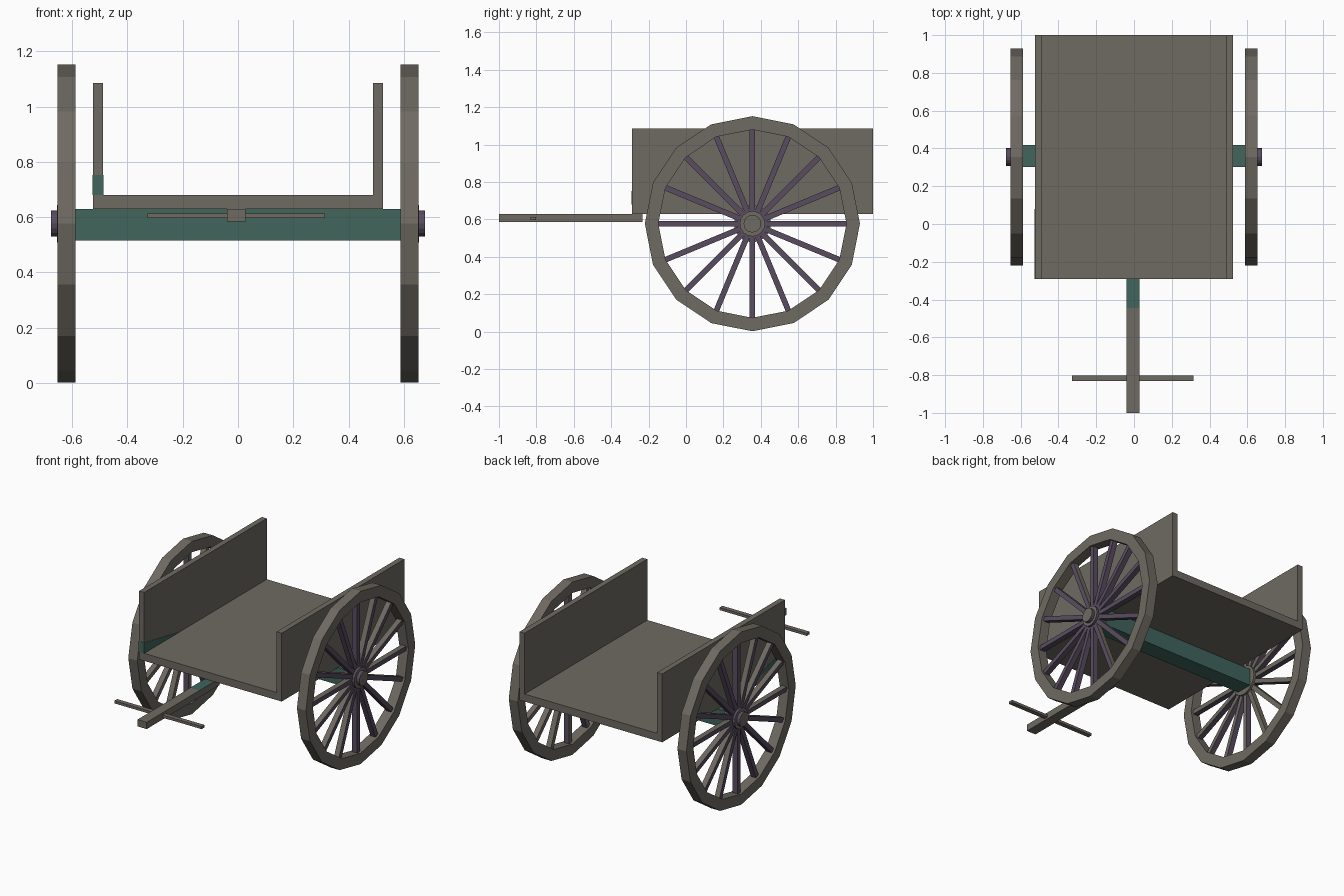
import bpy, bmesh, math
from mathutils import Matrix, Vector

if "Cube" in bpy.data.objects:
    bpy.data.objects.remove(bpy.data.objects["Cube"])


def mat(name, rgb):
    m = bpy.data.materials.new(name)
    m.diffuse_color = (*rgb, 1)
    m.use_nodes = True
    m.node_tree.nodes["Principled BSDF"].inputs["Base Color"].default_value = m.diffuse_color
    return m


WOOD = mat("weathered wood", (0.158, 0.143, 0.122))
TEAL = mat("dull teal", (0.052, 0.128, 0.108))
PURPLE = mat("dusky purple", (0.100, 0.073, 0.118))
WY, WZ, R = 0.355, 0.577, 0.575   # wheel centre and radius


def finish(name, bm, mats, rule=None):
    bmesh.ops.recalc_face_normals(bm, faces=bm.faces)
    bm.normal_update()
    if rule:
        for f in bm.faces:
            f.material_index = rule(f)
    me = bpy.data.meshes.new(name)
    bm.to_mesh(me)
    bm.free()
    for m in mats:
        me.materials.append(m)
    ob = bpy.data.objects.new(name, me)
    bpy.context.collection.objects.link(ob)
    return ob


def add_box(bm, lo, hi, rot=None):
    lo, hi = Vector(lo), Vector(hi)
    mx = Matrix.Translation((lo + hi) / 2) @ Matrix.Diagonal((*(hi - lo), 1))
    bmesh.ops.create_cube(bm, size=1, matrix=rot @ mx if rot else mx)


def box(name, lo, hi, mats, rule=None):
    bm = bmesh.new()
    add_box(bm, lo, hi)
    return finish(name, bm, mats, rule)


def lathe(name, profile, n, mats, rule=None, closed=False):
    """Turn (x, radius) points about the wheel axis."""
    bm = bmesh.new()
    rings = []
    for x, r in profile:
        rings.append([bm.verts.new((x, WY + r * math.sin(2 * math.pi * i / n),
                                    WZ + r * math.cos(2 * math.pi * i / n))) for i in range(n)])
    pairs = list(zip(rings, rings[1:]))
    if closed:
        pairs.append((rings[-1], rings[0]))
    else:
        bm.faces.new(rings[0])
        bm.faces.new(rings[-1])
    for a, b in pairs:
        for i in range(n):
            j = (i + 1) % n
            bm.faces.new((a[i], a[j], b[j], b[i]))
    return finish(name, bm, mats, rule)


# Bed floor and side boards
box("bed_floor", (-0.525, -0.29, 0.63), (0.525, 1.0, 0.68), [WOOD])
for s, side in ((-1, "left"), (1, "right")):
    xs = sorted((s * 0.488, s * 0.525))
    box(side + "_side_board", (xs[0], -0.29, 0.68), (xs[1], 1.0, 1.085), [WOOD])

# Painted teal corner on the left board
bm = bmesh.new()
tri = [(-0.292, 0.681), (-0.292, 0.752), (0.08, 0.681)]
ends = [[bm.verts.new((x, y, z)) for y, z in tri] for x in (-0.527, -0.486)]
for e in ends:
    bm.faces.new(e)
for i in range(3):
    j = (i + 1) % 3
    bm.faces.new((ends[0][i], ends[0][j], ends[1][j], ends[1][i]))
finish("painted_corner", bm, [TEAL])

# Axle, pole and crossbar
box("axle", (-0.592, 0.302, 0.515), (0.592, 0.417, 0.63), [TEAL])
box("pole_front", (-0.04, -1.0, 0.585), (0.028, -0.445, 0.63), [WOOD])
box("pole_rear", (-0.04, -0.445, 0.585), (0.028, -0.232, 0.63), [WOOD, TEAL],
    lambda f: int(f.normal.z > 0.5))
box("crossbar", (-0.328, -0.832, 0.597), (0.315, -0.802, 0.614), [WOOD])

# Wheels: rim, spokes and hub
for s, side in ((-1, "left"), (1, "right")):
    lathe(side + "_rim", [(s * 0.588, R), (s * 0.654, R), (s * 0.654, 0.503), (s * 0.588, 0.503)],
          16, [WOOD], closed=True)
    bm = bmesh.new()
    x0, x1 = sorted((s * 0.603, s * 0.639))
    for i in range(16):
        rot = Matrix.Translation((0, WY, WZ)) @ Matrix.Rotation(i * math.pi / 8, 4, 'X')
        add_box(bm, (x0, -0.015, 0.04), (x1, 0.015, 0.51), rot)
    finish(side + "_spokes", bm, [WOOD, PURPLE],
           lambda f: int(f.normal.x * s > 0.5 or (abs(f.normal.x) < 0.5 and f.normal.z < 0.01)))
    lathe(side + "_hub_plate", [(s * 0.59, 0.1), (s * 0.615, 0.1)], 16, [WOOD])
    lathe(side + "_hub", [(s * 0.59, 0.068), (s * 0.655, 0.068), (s * 0.655, 0.047), (s * 0.677, 0.047)],
          16, [WOOD, PURPLE], lambda f: int(abs(f.normal.x) < 0.5))
